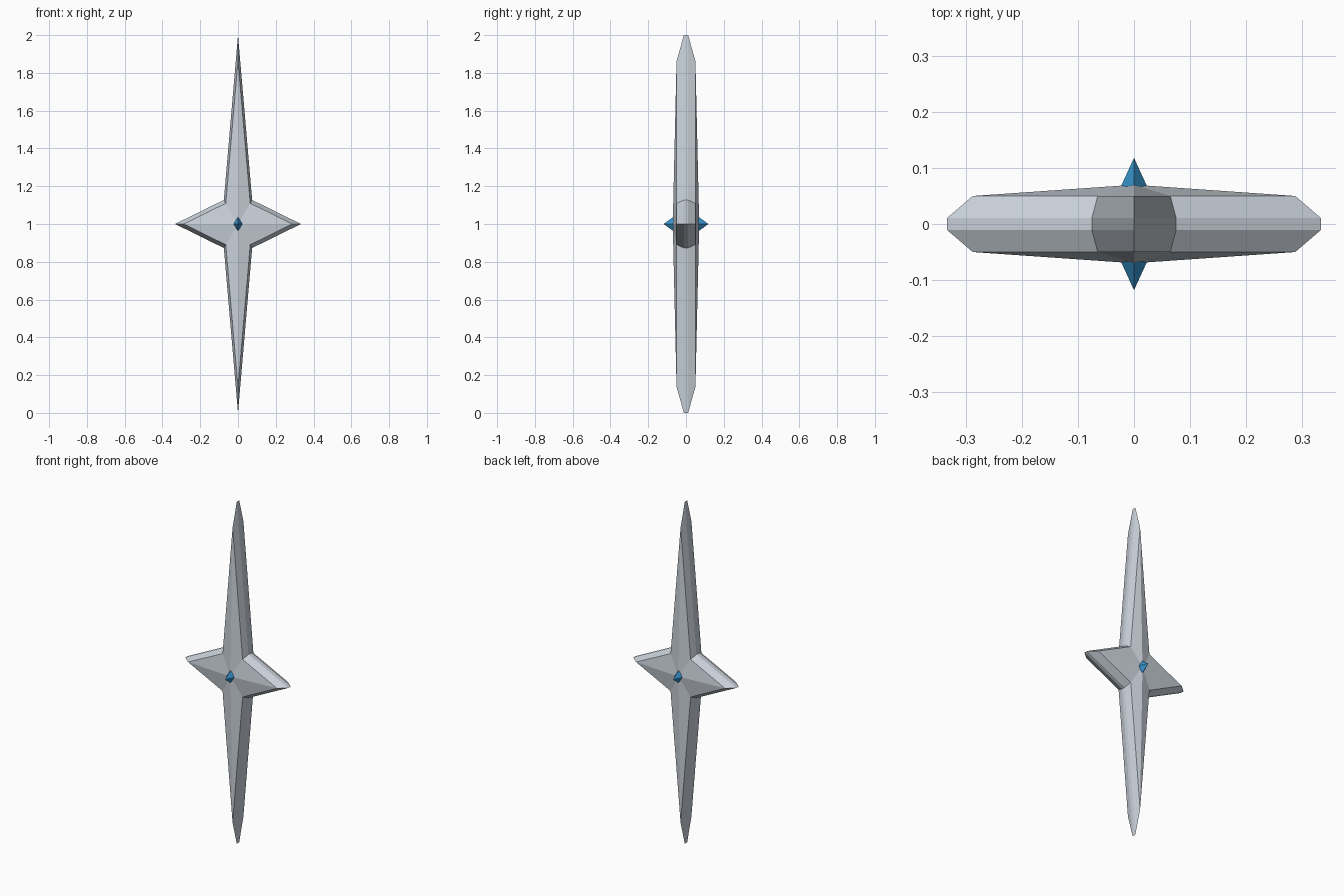
import bpy, bmesh
from mathutils import Vector

if "Cube" in bpy.data.objects:
    bpy.data.objects.remove(bpy.data.objects["Cube"])


def material(name, rgb):
    m = bpy.data.materials.new(name)
    m.diffuse_color = (*rgb, 1)
    m.use_nodes = True
    m.node_tree.nodes["Principled BSDF"].inputs["Base Color"].default_value = m.diffuse_color
    return m


def add_object(name, bm, mat):
    bmesh.ops.recalc_face_normals(bm, faces=bm.faces)
    mesh = bpy.data.meshes.new(name)
    bm.to_mesh(mesh)
    bm.free()
    mesh.materials.append(mat)
    ob = bpy.data.objects.new(name, mesh)
    ob.location.z = 1
    bpy.context.collection.objects.link(ob)
    return ob


steel = material("pale steel", (0.59, 0.64, 0.70))
blue = material("blue gem", (0.04, 0.30, 0.62))

# Four-pointed star outline in x, z around the centre
TIP_X, TIP_Z, NOTCH_X, NOTCH_Z = 0.333, 1.0, 0.075, 0.127
outline = [(0, TIP_Z), (NOTCH_X, NOTCH_Z), (TIP_X, 0), (NOTCH_X, -NOTCH_Z),
           (0, -TIP_Z), (-NOTCH_X, -NOTCH_Z), (-TIP_X, 0), (-NOTCH_X, NOTCH_Z)]

# Star blade: bevelled rings from front to back, capped by faceted ridges
bm = bmesh.new()
rings = [[bm.verts.new((x * s, y, z * s)) for x, z in outline]
         for y, s in ((-0.05, 0.863), (-0.011, 1), (0.011, 1), (0.05, 0.863))]
n = len(outline)
for a, b in zip(rings, rings[1:]):
    for i in range(n):
        j = (i + 1) % n
        bm.faces.new((a[i], a[j], b[j], b[i]))
for ring, y in ((rings[0], -0.07), (rings[-1], 0.07)):
    centre = bm.verts.new((0, y, 0))
    for i in range(n):
        bm.faces.new((ring[i], ring[(i + 1) % n], centre))
add_object("star_blade", bm, steel)

# Gem: stretched octahedron passing through the blade
bm = bmesh.new()
waist = [bm.verts.new(p) for p in ((0.054, 0, 0), (0, 0, 0.088), (-0.054, 0, 0), (0, 0, -0.088))]
for y in (-0.118, 0.118):
    apex = bm.verts.new(Vector((0, y, 0)))
    for i in range(4):
        bm.faces.new((waist[i], waist[(i + 1) % 4], apex))
add_object("centre_gem", bm, blue)
